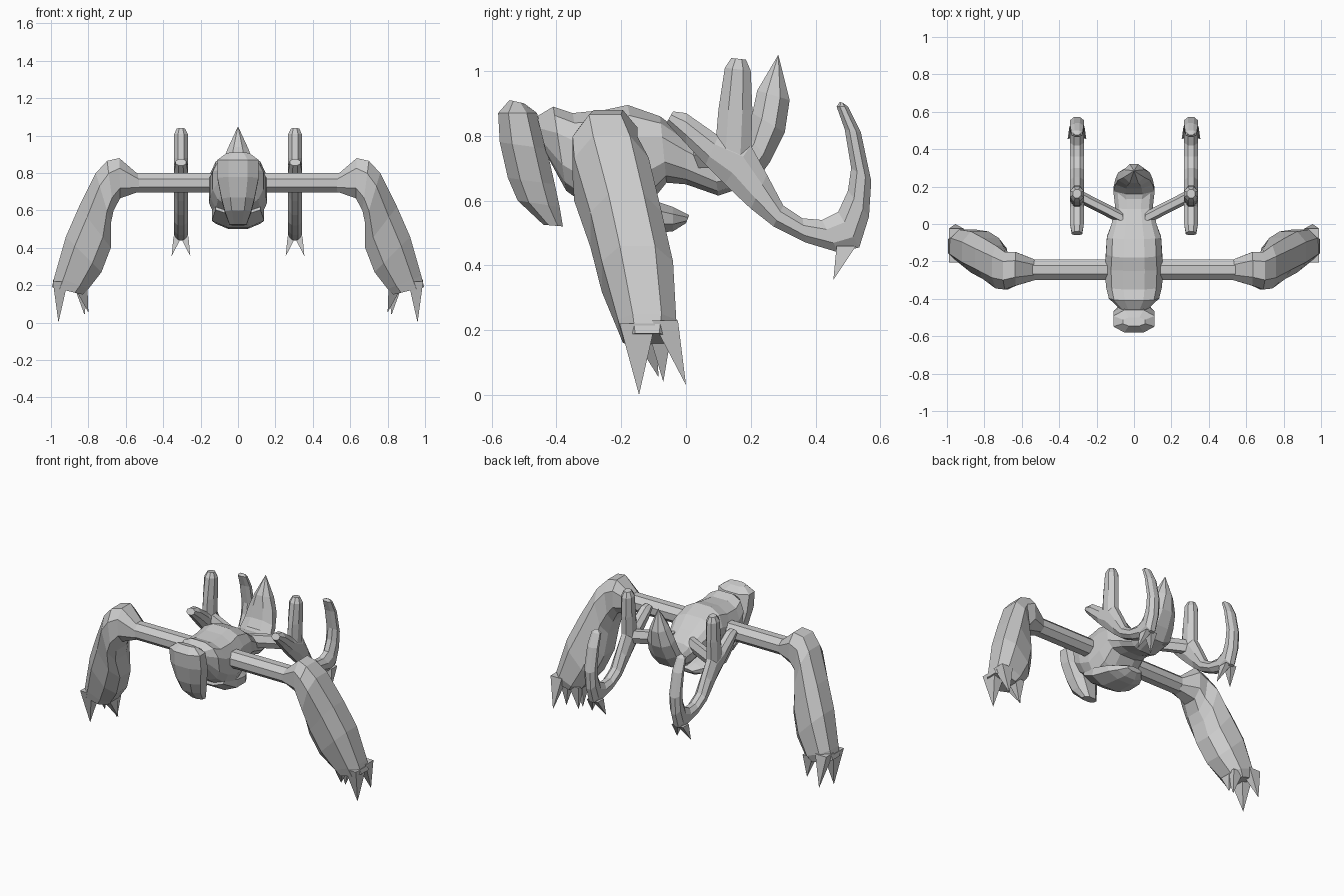
import bpy, bmesh, math
from mathutils import Vector

if "Cube" in bpy.data.objects:
    bpy.data.objects.remove(bpy.data.objects["Cube"])

grey = bpy.data.materials.new("plain grey")
grey.use_nodes = True
grey.diffuse_color = (0.6, 0.6, 0.6, 1)
grey.node_tree.nodes["Principled BSDF"].inputs["Base Color"].default_value = grey.diffuse_color

X, Y = Vector((1, 0, 0)), Vector((0, 1, 0))


def loft(name, rings, axis, sides=8, power=1.0, mirror=False):
    """Skin rings, each given by two opposite points and a half width along axis."""
    bm = bmesh.new()
    angles = [(k + 0.5) * math.tau / sides for k in range(sides)]

    def soften(value):
        return math.copysign(abs(value) ** power, value)

    reach_u = max(abs(soften(math.cos(a))) for a in angles)
    reach_w = max(abs(soften(math.sin(a))) for a in angles)
    loops = []
    for first, second, width in rings:
        first, second = Vector(first), Vector(second)
        middle, half = (first + second) / 2, (first - second) / 2
        loops.append([bm.verts.new(middle + half * soften(math.cos(a)) / reach_u
                                   + axis * width * soften(math.sin(a)) / reach_w)
                      for a in angles])
    for low, high in zip(loops, loops[1:]):
        for k in range(sides):
            n = (k + 1) % sides
            bm.faces.new((low[k], low[n], high[n], high[k]))
    bm.faces.new(loops[0])
    bm.faces.new(loops[-1])
    bmesh.ops.remove_doubles(bm, verts=bm.verts, dist=0.0005)
    bmesh.ops.recalc_face_normals(bm, faces=bm.faces)
    mesh = bpy.data.meshes.new(name)
    bm.to_mesh(mesh)
    bm.free()
    mesh.materials.append(grey)
    obj = bpy.data.objects.new(name, mesh)
    bpy.context.collection.objects.link(obj)
    if mirror:
        obj.modifiers.new("both sides", "MIRROR")
    return obj


def side_loft(name, rows, x=0.0, **options):
    """Loft from a side outline: y, z of one edge, y, z of the other, half width."""
    rings = [((x, ya, za), (x, yb, zb), w) for ya, za, yb, zb, w in rows]
    return loft(name, rings, X, **options)


def claw(name, base, tip, depth, width):
    """Four sided spike ending in a point."""
    base, tip = Vector(base), Vector(tip)
    rings = [(base + X * depth, base - X * depth, width), (tip, tip, 0)]
    loft(name, rings, Y, sides=4, mirror=True)


# Body, belly flap, head and upright tail
side_loft("body", [
    (-.46, .86, -.43, .74, .08), (-.41, .89, -.37, .63, .135),
    (-.35, .87, -.30, .58, .15), (-.25, .88, -.22, .53, .155),
    (-.18, .895, -.12, .58, .15), (-.08, .86, -.06, .655, .145),
    (0, .80, 0, .65, .12), (.08, .75, .1, .615, .10),
    (.16, .74, .19, .645, .11)], sides=12, power=.75)
side_loft("belly_flap", [
    (-.30, .66, -.33, .58, .12), (-.20, .63, -.22, .51, .14),
    (-.10, .60, -.09, .50, .12), (-.04, .58, -.04, .505, .09),
    (.01, .555, 0, .53, .05)])
side_loft("head", [
    (-.545, .91, -.50, .90, .06), (-.58, .87, -.46, .87, .11),
    (-.575, .78, -.43, .76, .11), (-.55, .67, -.405, .65, .088),
    (-.52, .60, -.39, .58, .07), (-.44, .525, -.38, .52, .045)], power=.85)
side_loft("tail", [
    (.08, .73, .11, .62, .09), (.16, .75, .21, .65, .11),
    (.19, .80, .26, .72, .10), (.205, .87, .305, .81, .085),
    (.22, .94, .32, .91, .055), (.285, 1.05, .285, 1.05, 0)])

# Cross beam carrying the front legs
loft("front_beam", [((x, -.245, .80), (x, -.245, .695), .055) for x in (-.56, .56)], Y)

# Front legs: outer x, z, inner x, z, centre y, half depth
leg_rows = [
    (.53, .79, .53, .70, -.245, .055), (.635, .88, .63, .665, -.24, .09),
    (.70, .865, .665, .60, -.25, .10), (.76, .80, .68, .53, -.23, .115),
    (.85, .62, .68, .40, -.185, .11), (.92, .46, .73, .27, -.15, .11),
    (.98, .25, .80, .18, -.12, .09), (.995, .19, .83, .15, -.12, .075)]
loft("front_leg", [((xo, y, zo), (xi, y, zi), w) for xo, zo, xi, zi, y, w in leg_rows],
     Y, power=.8, mirror=True)

# Front claws
claw("outer_front_claw", (.95, -.15, .22), (.96, -.145, 0), .04, .055)
claw("outer_back_claw", (.95, -.065, .23), (.955, 0, .03), .04, .04)
claw("inner_front_claw", (.84, -.13, .19), (.80, -.085, .055), .035, .04)
claw("inner_back_claw", (.84, -.08, .19), (.82, -.07, .04), .035, .035)

# Struts and hooked rear limbs
loft("rear_strut", [((x, y, .78), (x, y, .70), .035)
                    for x, y in ((.06, .03), (.305, .155))], Y, sides=6, mirror=True)
side_loft("rear_hook", [
    (-.04, .875, -.06, .84, .028), (0, .87, 0, .775, .037),
    (.10, .80, .06, .71, .038), (.20, .77, .12, .65, .038),
    (.25, .68, .20, .575, .038), (.30, .585, .27, .52, .038),
    (.36, .545, .37, .47, .038), (.42, .54, .47, .44, .038),
    (.47, .565, .535, .455, .038), (.50, .63, .565, .55, .038),
    (.51, .70, .572, .66, .038), (.49, .82, .54, .81, .036),
    (.465, .89, .50, .89, .03), (.475, .905, .487, .90, .015)],
    x=.305, mirror=True)
side_loft("rear_upright", [
    (.09, .76, .20, .72, .036), (.10, .88, .205, .88, .038),
    (.12, 1.01, .20, 1.0, .037), (.14, 1.04, .185, 1.035, .022)],
    x=.305, mirror=True)
for side, label in ((-1, "inner"), (1, "outer")):
    claw(label + "_rear_barb", (.305 + side * .018, .495, .46),
         (.305 + side * .05, .455, .355), .022, .03)
